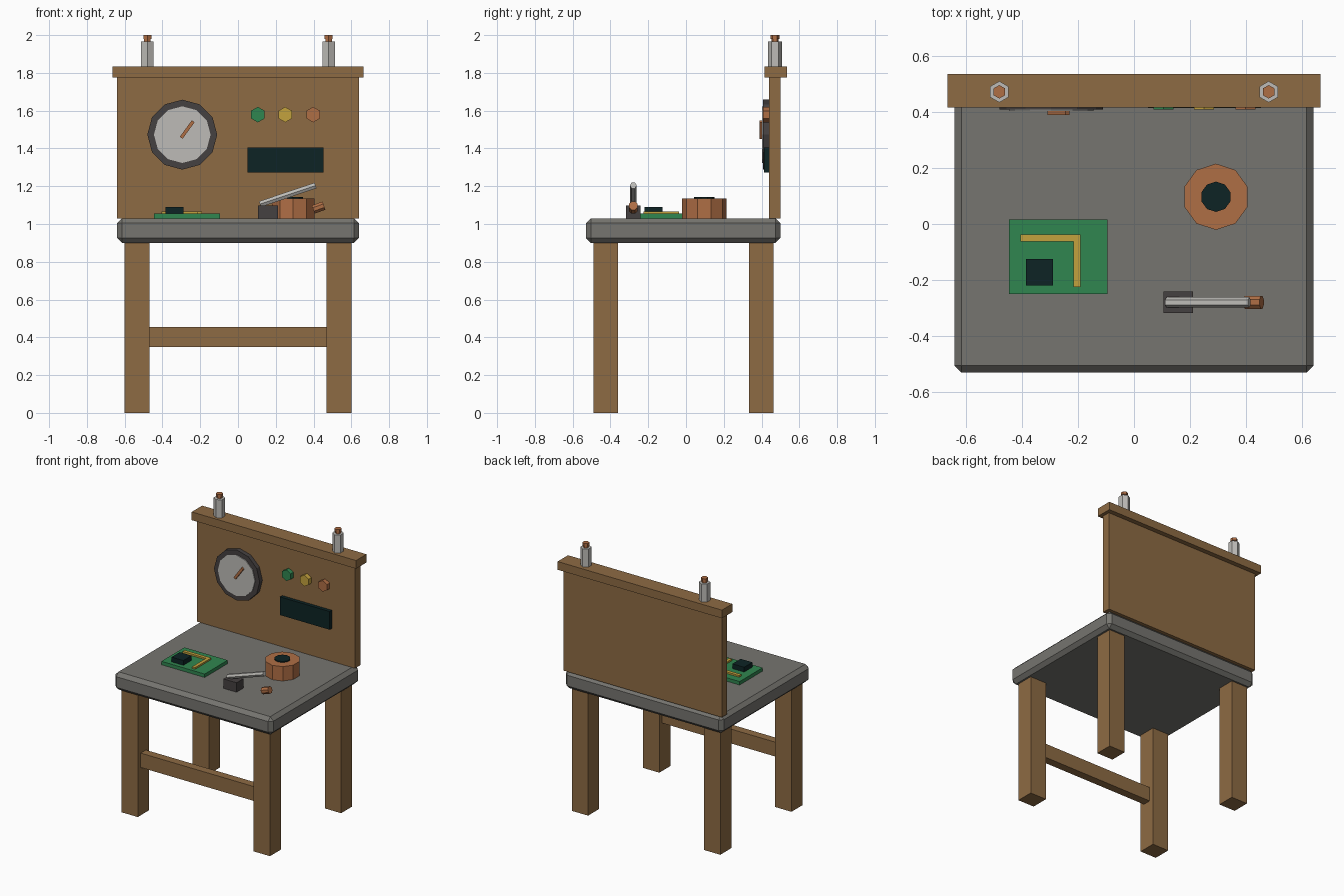
import bpy
import math
from mathutils import Vector

default = bpy.data.objects.get("Cube")
if default:
    bpy.data.objects.remove(default, do_unlink=True)


def material(name, r, g, b):
    m = bpy.data.materials.new(name)
    m.use_nodes = True
    m.diffuse_color = (r, g, b, 1)
    m.node_tree.nodes["Principled BSDF"].inputs["Base Color"].default_value = (r, g, b, 1)
    return m


WOOD = material("brown wood", 0.27, 0.146, 0.057)
SLATE = material("slate grey", 0.18, 0.176, 0.16)
DARK = material("dark grey", 0.06, 0.052, 0.052)
STEEL = material("light steel", 0.51, 0.50, 0.475)
GREEN = material("board green", 0.03, 0.236, 0.08)
BLACK = material("teal black", 0.004, 0.017, 0.018)
COPPER = material("copper", 0.43, 0.156, 0.059)
YELLOW = material("brass yellow", 0.55, 0.36, 0.048)


def box(name, x, y, z, mat, bevel=0):
    """Box from (min, max) ranges on each axis."""
    bpy.ops.mesh.primitive_cube_add(size=1)
    ob = bpy.context.object
    ob.name = name
    ranges = (x, y, z)
    for v in ob.data.vertices:
        v.co = [lo if c < 0 else hi for c, (lo, hi) in zip(v.co, ranges)]
    ob.data.materials.append(mat)
    if bevel:
        mod = ob.modifiers.new("chamfer", "BEVEL")
        mod.width = bevel
        mod.segments = 1
    return ob


def rod(name, start, end, radius, sides, mat, turn=0):
    """Flat-sided cylinder between two points."""
    a, b = Vector(start), Vector(end)
    bpy.ops.mesh.primitive_cylinder_add(vertices=sides, radius=radius, depth=(b - a).length)
    ob = bpy.context.object
    ob.name = name
    for v in ob.data.vertices:
        c, s = math.cos(turn), math.sin(turn)
        v.co.x, v.co.y = c * v.co.x - s * v.co.y, s * v.co.x + c * v.co.y
    ob.rotation_mode = "QUATERNION"
    ob.rotation_quaternion = Vector((0, 0, 1)).rotation_difference(b - a)
    ob.location = (a + b) / 2
    ob.data.materials.append(mat)
    return ob


# Table: chamfered top, four legs, front stretcher
box("table_top", (-0.64, 0.64), (-0.53, 0.50), (0.90, 1.03), SLATE, 0.026)
for side, x in (("right", -0.535), ("left", 0.535)):
    for end, y in (("front", -0.425), ("back", 0.398)):
        box(f"{end}_{side}_leg", (x - 0.066, x + 0.066), (y - 0.064, y + 0.064), (0, 0.905), WOOD)
box("front_stretcher", (-0.48, 0.48), (-0.455, -0.395), (0.35, 0.455), WOOD)

# Back panel, cap rail and the two posts on it
box("back_panel", (-0.64, 0.64), (0.44, 0.50), (1.03, 1.78), WOOD)
box("cap_rail", (-0.665, 0.665), (0.415, 0.535), (1.775, 1.835), WOOD)
for side, x in (("right", -0.48), ("left", 0.48)):
    for part, lo, hi, r, mat in (("post", 1.83, 1.967, 0.038, STEEL),
                                 ("post_neck", 1.96, 1.985, 0.019, COPPER),
                                 ("post_tip", 1.98, 2.0, 0.024, COPPER)):
        rod(f"{side}_{part}", (x, 0.471, lo), (x, 0.471, hi), r, 6, mat)

# Dial with rim, face and needle
rod("dial_rim", (-0.295, 0.445, 1.473), (-0.295, 0.408, 1.473), 0.185, 12, DARK)
rod("dial_face", (-0.295, 0.44, 1.473), (-0.295, 0.402, 1.473), 0.15, 12, STEEL)
needle = box("dial_needle", (-0.054, 0.054), (-0.008, 0.008), (-0.009, 0.009), COPPER)
needle.location = (-0.269, 0.396, 1.50)
needle.rotation_euler = (0, -math.radians(54), 0)

# Indicator knobs and display
for name, x, mat in (("green_knob", 0.105, GREEN), ("yellow_knob", 0.25, YELLOW),
                     ("copper_knob", 0.398, COPPER)):
    rod(name, (x, 0.445, 1.579), (x, 0.408, 1.579), 0.041, 6, mat)
box("display_screen", (0.05, 0.452), (0.414, 0.445), (1.272, 1.405), BLACK)

# Circuit board with trace and chip
box("circuit_board", (-0.445, -0.095), (-0.25, 0.016), (1.028, 1.055), GREEN)
box("trace_across", (-0.404, -0.19), (-0.063, -0.038), (1.05, 1.067), YELLOW)
box("trace_down", (-0.215, -0.19), (-0.225, -0.063), (1.05, 1.067), YELLOW)
box("chip", (-0.384, -0.289), (-0.219, -0.124), (1.05, 1.09), BLACK)

# Copper coil with core
rod("coil", (0.292, 0.097, 1.028), (0.292, 0.097, 1.135), 0.118, 10, COPPER)
rod("coil_core", (0.292, 0.097, 1.10), (0.292, 0.097, 1.143), 0.054, 10, BLACK)

# Lever key: base, tilted lever, loose handle
KEY_Y = -0.279
box("key_base", (0.105, 0.211), (KEY_Y - 0.039, KEY_Y + 0.039), (1.028, 1.099), DARK)
rod("key_lever", (0.116, KEY_Y, 1.105), (0.411, KEY_Y, 1.204), 0.018, 6, STEEL)
rod("key_handle", (0.398, KEY_Y, 1.077), (0.455, KEY_Y, 1.097), 0.025, 8, COPPER, math.pi / 8)
